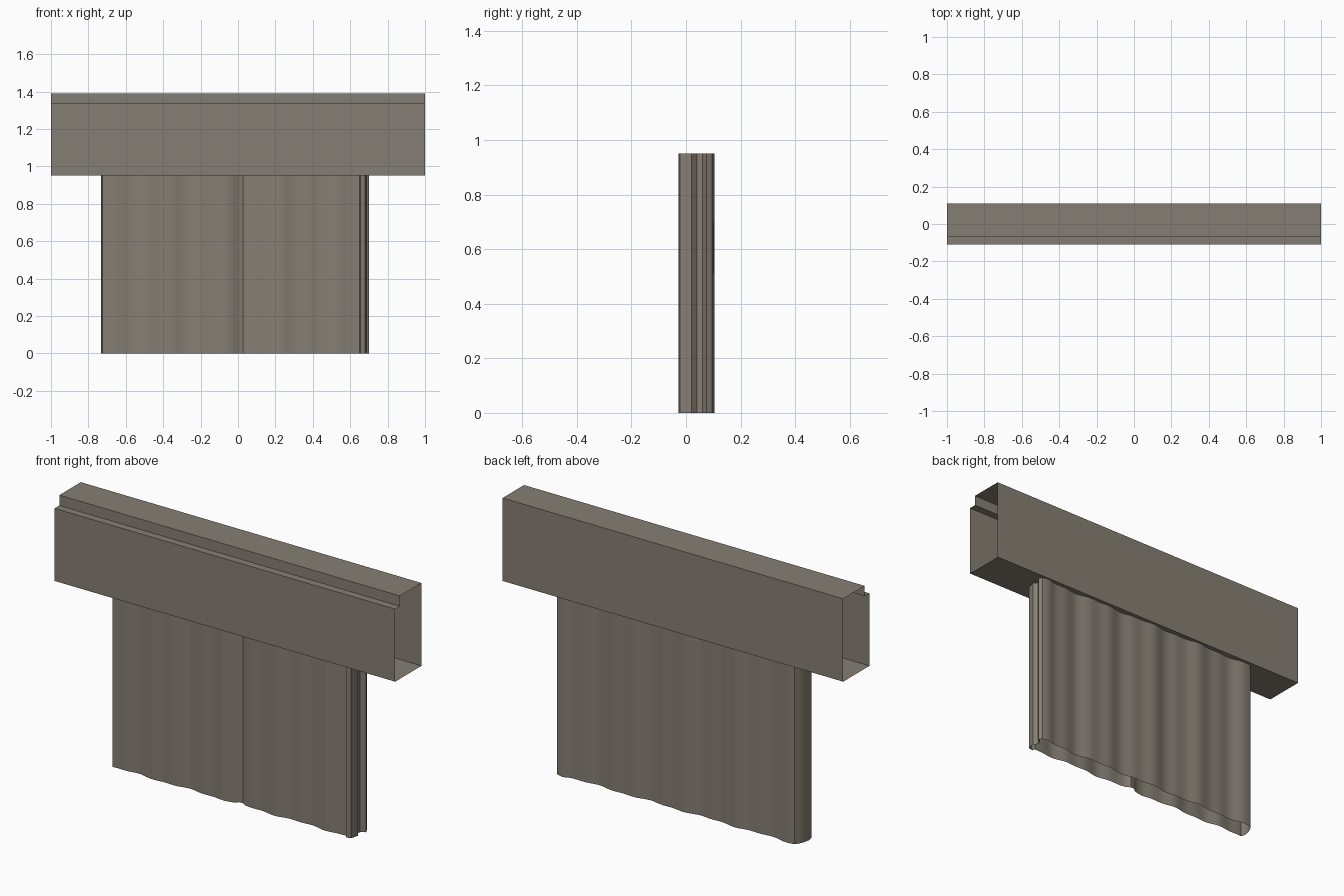
import bpy, bmesh, math

if "Cube" in bpy.data.objects:
    bpy.data.objects.remove(bpy.data.objects["Cube"])

# One warm grey for everything
grey = bpy.data.materials.new("warm_grey")
grey.diffuse_color = (0.235, 0.21, 0.172, 1)
grey.use_nodes = True
grey.node_tree.nodes["Principled BSDF"].inputs["Base Color"].default_value = grey.diffuse_color


def extrude_loop(name, loop, direction):
    """Sweep a closed loop of points along a direction, leaving both ends open."""
    bm = bmesh.new()
    a = [bm.verts.new(p) for p in loop]
    b = [bm.verts.new([p[i] + direction[i] for i in range(3)]) for p in loop]
    n = len(loop)
    for i in range(n):
        j = (i + 1) % n
        bm.faces.new((a[i], a[j], b[j], b[i]))
    bmesh.ops.recalc_face_normals(bm, faces=bm.faces)
    mesh = bpy.data.meshes.new(name)
    bm.to_mesh(mesh)
    bm.free()
    mesh.materials.append(grey)
    obj = bpy.data.objects.new(name, mesh)
    bpy.context.collection.objects.link(obj)
    return obj


# Pelmet: hollow stepped box section, open at both ends
section = [(-0.11, 0.95), (0.11, 0.95), (0.11, 1.39),
           (-0.07, 1.39), (-0.07, 1.335), (-0.11, 1.335)]
extrude_loop("pelmet", [(-1, y, z) for y, z in section], (2, 0, 0))


# Curtain: closed rippled loop of cloth, open at top and bottom
def ripple(x, phase):
    return 0.006 * math.sin(19 * x + phase) + 0.004 * math.sin(43 * x + 2 * phase)


steps = 60
front, back = [], []
for i in range(steps + 1):
    x = -0.70 + 1.32 * i / steps
    tuck = 0.012 if 0.0 < x < 0.04 else 0.0      # small fold near the middle
    front.append((x, -0.014 + ripple(x, 0.5) + tuck))
    back.append((x, 0.088 + ripple(x, 2.1)))
right_fold = [(0.65, -0.012), (0.655, -0.028), (0.68, -0.022), (0.69, 0.02),
              (0.672, 0.04), (0.675, 0.06), (0.70, 0.075), (0.69, 0.095),
              (0.65, 0.104)]
left_fold = [(-0.715, 0.07), (-0.725, 0.045), (-0.732, 0.01), (-0.725, -0.015)]
outline = front + right_fold + back[::-1] + left_fold
curtain = extrude_loop("curtain", [(x, y, 0) for x, y in outline], (0, 0, 0.95))

bpy.ops.object.select_all(action='DESELECT')
curtain.select_set(True)
bpy.context.view_layer.objects.active = curtain
bpy.ops.object.shade_smooth_by_angle(angle=math.radians(35))
